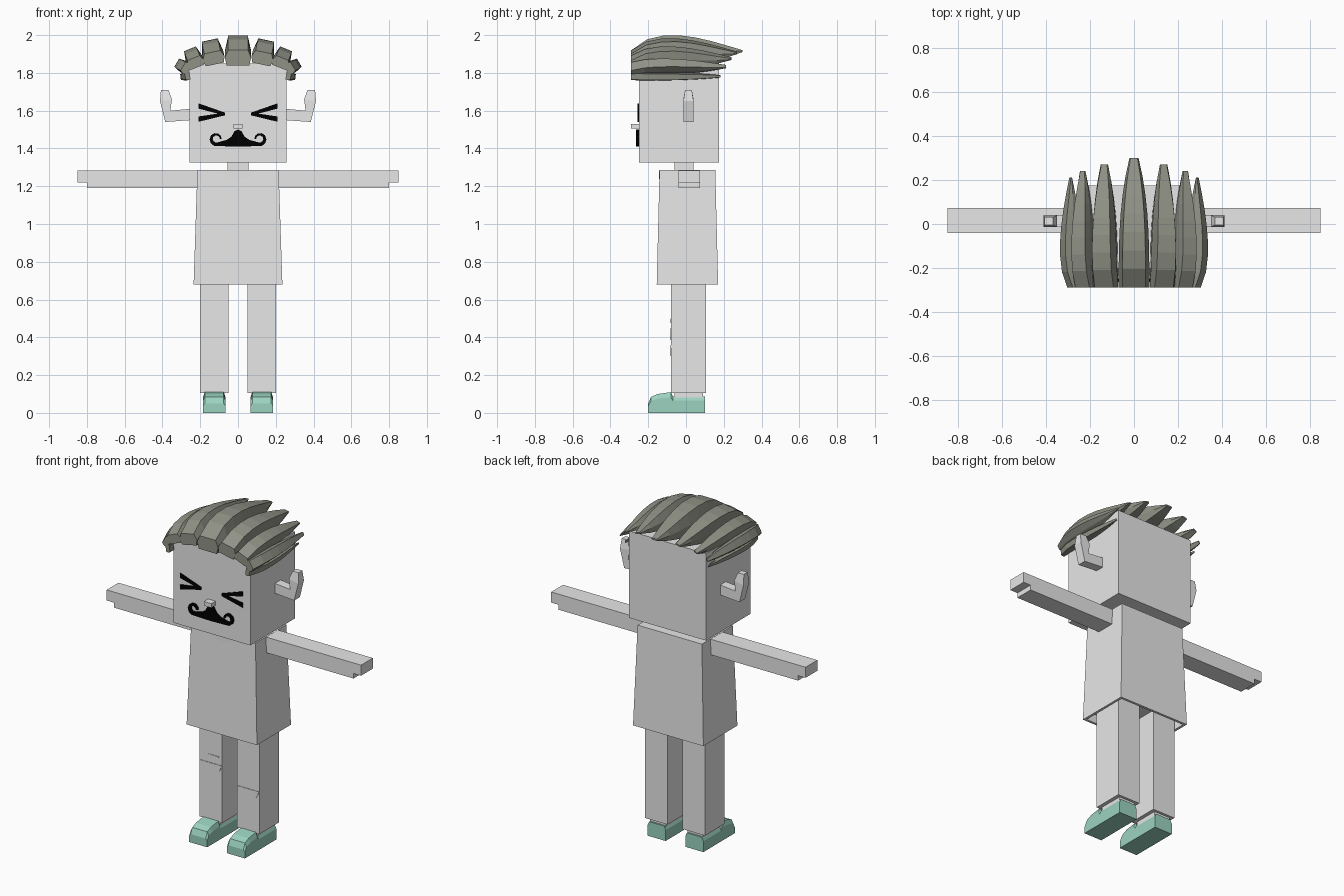
import bpy, bmesh
from math import sin, cos, pi, radians

cube = bpy.data.objects.get("Cube")
if cube:
    bpy.data.objects.remove(cube, do_unlink=True)


def material(name, red, green, blue):
    mat = bpy.data.materials.new(name)
    mat.use_nodes = True
    color = (red, green, blue, 1)
    mat.diffuse_color = color
    mat.node_tree.nodes["Principled BSDF"].inputs["Base Color"].default_value = color
    return mat


grey = material("light_grey", .8, .8, .8)
hair = material("hair_grey", .28, .29, .24)
mint = material("shoe_mint", .33, .65, .53)
black = material("black", 0, 0, 0)


def loft(name, rings, mat, mirror=False):
    """Join equal-sized rings of points into a closed solid."""
    bm = bmesh.new()
    loops = [[bm.verts.new(point) for point in ring] for ring in rings]
    for near, far in zip(loops, loops[1:]):
        for i in range(len(near)):
            bm.faces.new((near[i - 1], near[i], far[i], far[i - 1]))
    bm.faces.new(loops[0])
    bm.faces.new(loops[-1])
    bmesh.ops.recalc_face_normals(bm, faces=bm.faces)
    mesh = bpy.data.meshes.new(name)
    bm.to_mesh(mesh)
    bm.free()
    mesh.materials.append(mat)
    part = bpy.data.objects.new(name, mesh)
    bpy.context.collection.objects.link(part)
    if mirror:
        part.modifiers.new("Mirror", 'MIRROR')


def rect(half, front, back, z, x=0):
    return [(x - half, front, z), (x + half, front, z), (x + half, back, z), (x - half, back, z)]


def box(name, half, front, back, bottom, top, x=0):
    """Upright box, mirrored to the other side when it is off centre."""
    loft(name, [rect(half, front, back, z, x) for z in (bottom, top)], grey, x > 0)


def plate(name, outline, front, back, mat, mirror=False):
    """Outline in x and z, extruded along y."""
    loft(name, [[(x, y, z) for x, z in outline] for y in (front, back)], mat, mirror)


def half_oval(name, x, z, width, drop, front):
    """Thin patch with a straight top edge and a round lower edge."""
    angles = [pi * i / 10 for i in range(11)]
    outline = [(x + width * cos(a), z - drop * sin(a)) for a in angles]
    plate(name, outline, front, front + .006, grey)


# Head, neck and nose
box("head", .257, -.25, .175, 1.325, 1.85)
box("neck", .055, -.06, .04, 1.27, 1.34)
box("nose", .025, -.29, -.24, 1.505, 1.53)

# Flared shirt with a recessed hem
loft("shirt", [rect(.215, -.135, .15, .73), rect(.22, -.14, .155, .68),
               rect(.235, -.155, .17, .68), rect(.215, -.14, .155, 1.285)], grey)
half_oval("collar", 0, 1.284, .083, .047, -.143)

# Arms with a stepped hand end
plate("arms", [(.2, 1.19), (.8, 1.19), (.8, 1.22), (.85, 1.22), (.85, 1.284), (.2, 1.284)],
      -.04, .073, grey, mirror=True)

# Legs, ankles and knee patches
box("legs", .075, -.08, .105, .105, .75, x=.125)
box("ankles", .053, -.06, .09, .07, .12, x=.125)
half_oval("right_knee_patch", -.125, .45, .07, .065, -.083)
half_oval("right_small_patch", -.105, .5, .035, .025, -.083)
half_oval("left_knee_patch", .125, .36, .07, .06, -.083)

# Shoes: side profile lofted across the foot, lower at the outer edges
shoe = [(-.2, 0), (-.2, .05), (-.185, .085), (-.15, .1), (-.08, .11), (-.07, .087),
        (.1, .087), (.1, 0)]
loft("shoes", [[(.126 + offset, y, z * height) for y, z in shoe]
               for offset, height in ((-.06, .75), (-.05, 1), (.05, 1), (.06, .75))],
     mint, mirror=True)

# Ears: upturned tubes, each ring spans an outer and an inner edge point
ear_rings = []
for outer, inner, half in (((.25, 1.55), (.25, 1.61), .027),
                           ((.385, 1.54), (.358, 1.6), .027),
                           ((.413, 1.65), (.35, 1.66), .027),
                           ((.408, 1.71), (.368, 1.71), .018)):
    ear_rings.append([(x, .013 + side * half, z)
                      for (x, z), side in ((outer, -1), (outer, 1), (inner, 1), (inner, -1))])
loft("ears", ear_rings, grey, mirror=True)

# Squeezed-shut eyes: two strokes meeting near the nose
for name, z in (("upper_eye_strokes", 1.625), ("lower_eye_strokes", 1.555)):
    plate(name, [(.07, 1.59), (.21, z + .014), (.21, z - .014), (.07, 1.575)],
          -.256, -.249, black, mirror=True)

# Moustache: a central wedge running into a round curl
curl_outer, curl_inner = [], []
for i in range(9):
    angle = radians(36 * i - 110)
    for edge, radius in ((curl_outer, .04 - .0015 * i), (curl_inner, .019)):
        edge.append((.115 + radius * cos(angle), 1.45 + radius * sin(angle)))
plate("moustache", [(0, 1.41)] + curl_outer + curl_inner[::-1]
      + [(.06, 1.445), (.035, 1.462), (.018, 1.492), (0, 1.5)], -.265, -.249, black, mirror=True)


def lock(name, x, z, tilt, half, height, length, mirror):
    """Hair lock: six-sided sections swept front to back, thinning to a raised tip."""
    rings = []
    for step in range(8):
        t = step / 7
        low = height * .07 * t ** 3
        high = height * (.08 + .08 * sin(pi * t ** .7))
        width = half * (1 - .7 * t ** 3)
        section = [(-.85, low), (.85, low), (1, (low + high) / 2),
                   (.75, high), (-.75, high), (-1, (low + high) / 2)]
        rings.append([(x + side * width * cos(tilt) + rise * sin(tilt),
                       -.29 + .59 * t * length,
                       z - side * width * sin(tilt) + rise * cos(tilt))
                      for side, rise in section])
    loft(name, rings, hair, mirror)


# Hair: locks get smaller and lean outward from the centre to the sides
for i, (name, x, z, lean) in enumerate((("centre", 0, 1.84, 0), ("inner", .122, 1.845, 12),
                                        ("middle", .215, 1.83, 22), ("outer", .257, 1.815, 60),
                                        ("side", .254, 1.785, 98))):
    lock("hair_" + name, x, z, radians(lean), .07 - .012 * i, 1 - .17 * i, 1 - .05 * i, i > 0)
